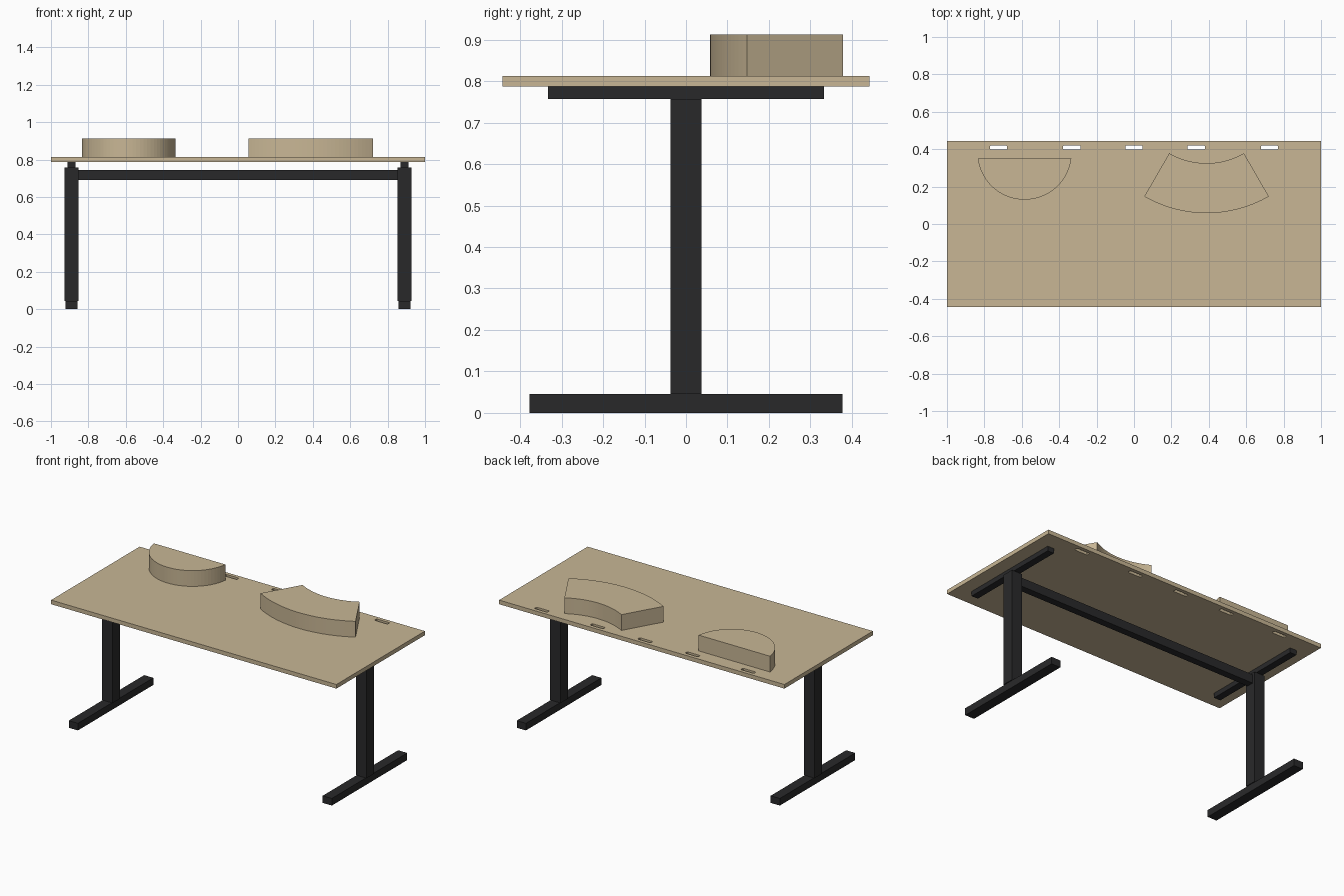
import bpy, bmesh
from math import sin, cos, radians, asin

if "Cube" in bpy.data.objects:
    bpy.data.objects.remove(bpy.data.objects["Cube"])


def material(name, rgb):
    m = bpy.data.materials.new(name)
    m.diffuse_color = (*rgb, 1)
    m.use_nodes = True
    m.node_tree.nodes["Principled BSDF"].inputs["Base Color"].default_value = m.diffuse_color
    return m


WOOD = material("pale_wood", (0.58, 0.47, 0.30))
STEEL = material("black_steel", (0.022, 0.022, 0.023))


def make_object(name, bm, mat):
    bmesh.ops.recalc_face_normals(bm, faces=bm.faces)
    mesh = bpy.data.meshes.new(name)
    bm.to_mesh(mesh)
    bm.free()
    ob = bpy.data.objects.new(name, mesh)
    if mat:
        mesh.materials.append(mat)
    bpy.context.collection.objects.link(ob)
    return ob


def add_prism(bm, outline, z0, z1):
    """Extrude a closed xy outline from z0 up to z1."""
    face = bm.faces.new([bm.verts.new((x, y, z0)) for x, y in outline])
    ext = bmesh.ops.extrude_face_region(bm, geom=[face])
    for g in ext["geom"]:
        if isinstance(g, bmesh.types.BMVert):
            g.co.z = z1


def rect(cx, cy, w, d):
    return [(cx - w/2, cy - d/2), (cx + w/2, cy - d/2),
            (cx + w/2, cy + d/2), (cx - w/2, cy + d/2)]


def prism(name, outline, z0, z1, mat):
    bm = bmesh.new()
    add_prism(bm, outline, z0, z1)
    return make_object(name, bm, mat)


def arc(cx, cy, r, half_angle, n):
    """Arc facing -y, running left to right, half_angle degrees each side."""
    angles = [radians(half_angle * (2*i/n - 1)) for i in range(n + 1)]
    return [(cx + r*sin(a), cy - r*cos(a)) for a in angles]


# Desktop with five cable slots along the back edge
TOP = 0.813
desktop = prism("desktop", rect(0, 0, 2, 0.886), 0.787, TOP, WOOD)
bm = bmesh.new()
for x in (-0.724, -0.333, 0, 0.333, 0.724):
    w, d, c = 0.046, 0.011, 0.004   # half sizes and corner chamfer
    corner = [(w - c, -d), (w, c - d), (w, d - c), (w - c, d)]
    left = [(-a, -b) for a, b in corner]
    add_prism(bm, [(x + a, 0.409 + b) for a, b in corner + left], 0.75, 0.85)
slots = make_object("slot_cutter", bm, None)
slots.hide_render = True
slots.hide_set(True)
cut = desktop.modifiers.new("slots", 'BOOLEAN')
cut.operation, cut.object, cut.solver = 'DIFFERENCE', slots, 'EXACT'

# Half-round block on the left
prism("half_round_block", arc(-0.585, 0.382, 0.252, 83, 36), TOP, 0.913, WOOD)

# Curved fan-shaped block on the right
outer = arc(0.388, 0.724, 0.666, 30, 32)
inner = arc(0.388, 0.724, 0.399, 30, 32)
prism("fan_block", outer + inner[::-1], TOP, 0.913, WOOD)

# T-shaped legs, one per side
for side, s in (("left", -1), ("right", 1)):
    x = 0.89 * s
    prism(side + "_foot", rect(x, 0, 0.064, 0.755), 0, 0.045, STEEL)
    prism(side + "_column", rect(x, 0, 0.075, 0.075), 0.045, 0.757, STEEL)
    prism(side + "_top_support", rect(x, 0, 0.045, 0.666), 0.757, 0.787, STEEL)

# Crossbar between the columns
prism("crossbar", rect(0, 0, 1.706, 0.045), 0.69, 0.745, STEEL)
